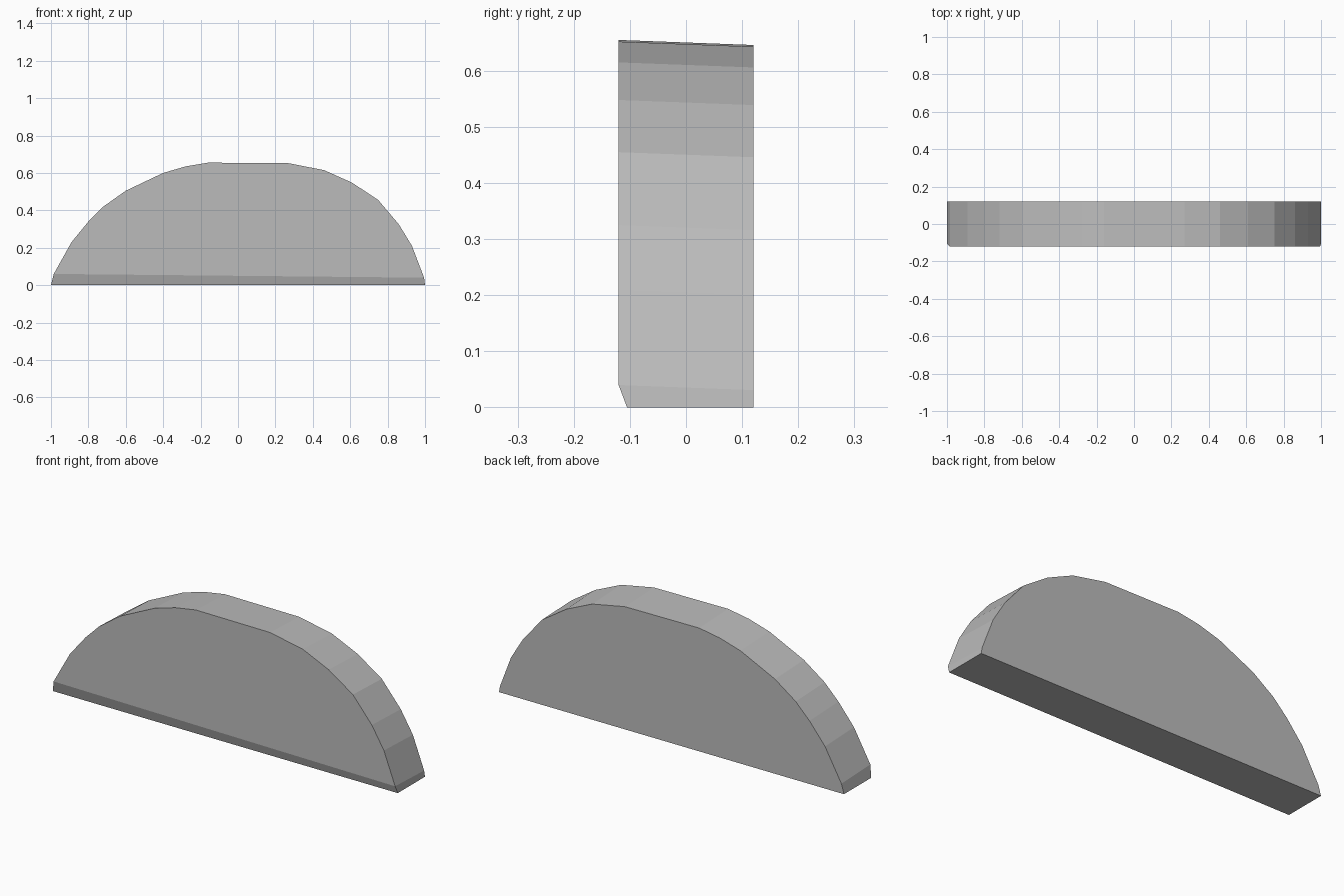
import bpy

if "Cube" in bpy.data.objects:
    bpy.data.objects.remove(bpy.data.objects["Cube"])

# Arched outline (x, z), left to right
ARCH = [(-0.985, 0.06), (-0.89, 0.23), (-0.80, 0.34), (-0.72, 0.42), (-0.60, 0.505),
        (-0.40, 0.60), (-0.28, 0.635), (-0.16, 0.655), (0.27, 0.652), (0.46, 0.615),
        (0.61, 0.548), (0.75, 0.455), (0.86, 0.325), (0.93, 0.21), (0.995, 0.04)]
HALF = 0.12      # half thickness
DROP = 0.009     # rear rim sits slightly lower
BEVEL_Y = -0.105 # front edge of the flat base

n = len(ARCH)
verts = [(x, -HALF, z) for x, z in ARCH]                 # front rim
verts += [(x, HALF, z - DROP) for x, z in ARCH]          # rear rim
verts += [(-1, BEVEL_Y, 0), (1, BEVEL_Y, 0), (1, HALF, 0), (-1, HALF, 0)]  # base
fl, fr, br, bl = range(2 * n, 2 * n + 4)

# Curved rim
faces = [(i, i + n, i + n + 1, i + 1) for i in range(n - 1)]
# Front, rear, base, sloped lower front edge, two ends
faces += [tuple(range(n)),
          (br, bl) + tuple(range(n, 2 * n)),
          (fl, bl, br, fr),
          (fl, fr, n - 1, 0),
          (fl, 0, n, bl),
          (fr, br, 2 * n - 1, n - 1)]

mesh = bpy.data.meshes.new("arched_slab")
mesh.from_pydata(verts, [], faces)
mesh.validate()

# Consistent outward normals
import bmesh
bm = bmesh.new()
bm.from_mesh(mesh)
bmesh.ops.recalc_face_normals(bm, faces=bm.faces)
bm.to_mesh(mesh)
bm.free()

grey = bpy.data.materials.new("plain_grey")
grey.diffuse_color = (0.5, 0.5, 0.5, 1)
grey.use_nodes = True
grey.node_tree.nodes["Principled BSDF"].inputs["Base Color"].default_value = grey.diffuse_color
mesh.materials.append(grey)

slab = bpy.data.objects.new("arched_slab", mesh)
bpy.context.collection.objects.link(slab)
